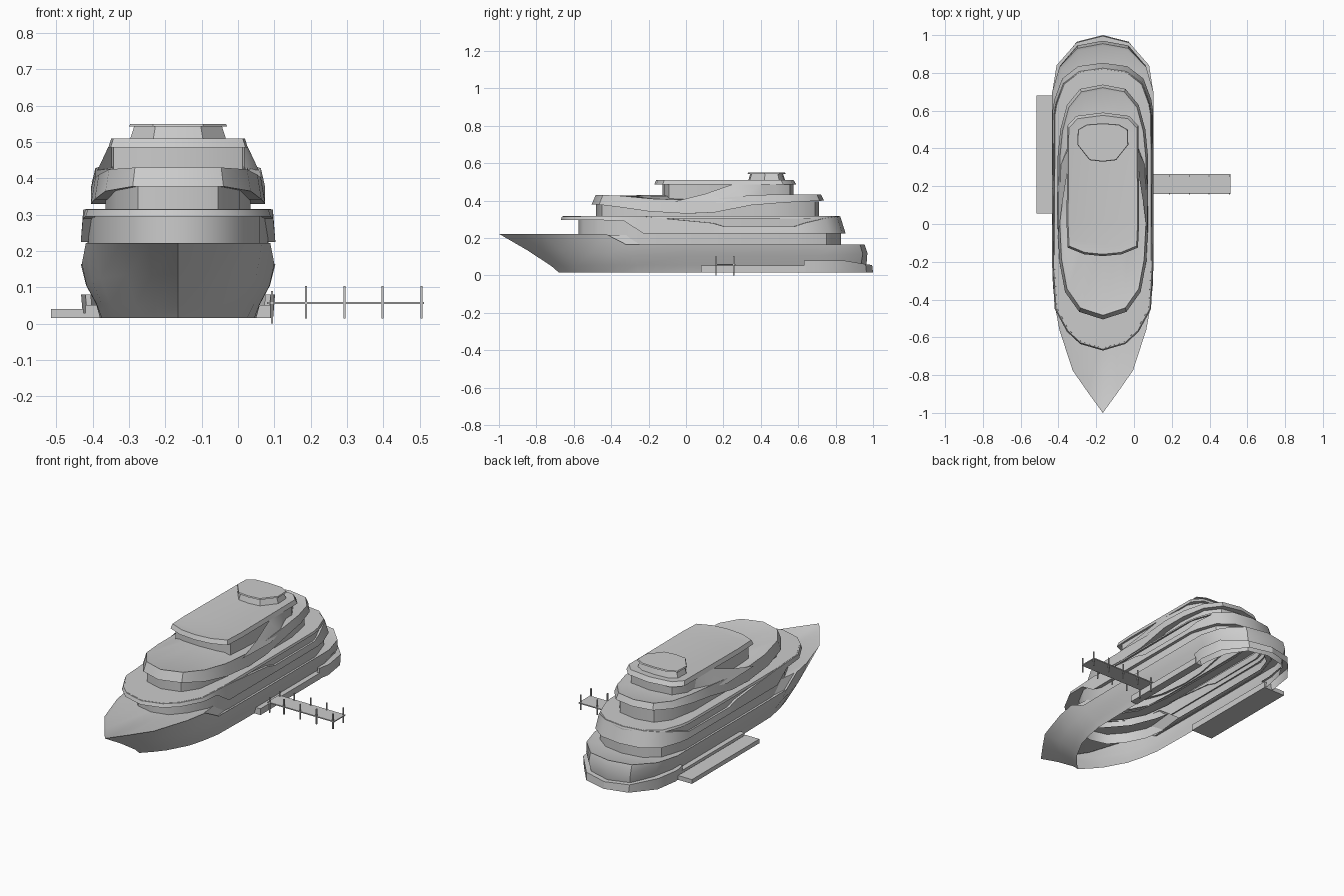
import bpy, bmesh, math

if "Cube" in bpy.data.objects:
    bpy.data.objects.remove(bpy.data.objects["Cube"])

CX = -0.165  # centre line of the ship


def finish(name, bm):
    bmesh.ops.recalc_face_normals(bm, faces=bm.faces)
    me = bpy.data.meshes.new(name)
    bm.to_mesh(me)
    bm.free()
    ob = bpy.data.objects.new(name, me)
    bpy.context.collection.objects.link(ob)
    bpy.ops.object.select_all(action='DESELECT')
    ob.select_set(True)
    bpy.context.view_layer.objects.active = ob
    bpy.ops.object.shade_smooth_by_angle(angle=math.radians(35))
    return ob


def loft(name, rings, top=False):
    """Join mirrored half outlines (half width, y, z), bow to stern."""
    bm = bmesh.new()
    n = len(rings[0])
    loops = []
    for r in rings:
        half = r + r[-2:0:-1]
        loops.append([bm.verts.new((CX + (w if i < n else -w), y, z))
                      for i, (w, y, z) in enumerate(half)])
    m = len(loops[0])
    for a, b in zip(loops, loops[1:]):
        for i in range(m):
            j = (i + 1) % m
            bm.faces.new((a[i], a[j], b[j], b[i]))
    if top:
        lp = loops[-1]
        for i in range(n - 1):
            q = [lp[i], lp[i + 1], lp[-i - 1], lp[-i % m]]
            bm.faces.new(list(dict.fromkeys(q)))
    return finish(name, bm)


def at(outline, z):
    return [(w, y, z) for w, y in outline]


def fit(ring, wmax, y0, y1, dz=0):
    """Rescale a half outline to a new half width and y range."""
    w_old = max(p[0] for p in ring)
    a, b = ring[0][1], ring[-1][1]
    return [(w * wmax / w_old, y0 + (y - a) * (y1 - y0) / (b - a), z + dz) for w, y, z in ring]


def inset(ring, d, z=None, dz=0):
    """Pull a half outline inwards by roughly d."""
    w = max(p[0] for p in ring)
    r = fit(ring, w - d, ring[0][1] + d, ring[-1][1] - d, dz)
    return r if z is None else [(w, y, z) for w, y, _ in r]


def box(name, x0, x1, y0, y1, z0, z1):
    bm = bmesh.new()
    bmesh.ops.create_cube(bm, size=1)
    for v in bm.verts:
        v.co = ((x0 + x1) / 2 + v.co.x * (x1 - x0), (y0 + y1) / 2 + v.co.y * (y1 - y0),
                (z0 + z1) / 2 + v.co.z * (z1 - z0))
    return finish(name, bm)


# hull, open underneath; the side deck is a ring around the deck house
keel = at([(0, -.68), (.05, -.63), (.10, -.57), (.165, -.45), (.19, -.36), (.21, -.25),
           (.215, 0), (.215, .7), (.19, .83), (.12, .93), (0, .96)], .015)
bilge = [(0, -.72, .05), (.06, -.66, .05), (.118, -.59, .05), (.187, -.46, .055), (.21, -.37, .055),
         (.225, -.26, .055), (.226, 0, .055), (.226, .7, .055), (.2, .83, .055), (.125, .935, .055), (0, .965, .055)]
flare = [(0, -.85, .135), (.072, -.765, .135), (.14, -.67, .135), (.215, -.5, .125), (.238, -.4, .12),
         (.252, -.29, .105), (.253, 0, .105), (.253, .7, .105), (.225, .84, .11), (.135, .945, .115), (0, .97, .12)]
rail = [(0, -1, .222), (.08, -.89, .222), (.16, -.775, .222), (.23, -.56, .222), (.254, -.43, .222),
        (.265, -.32, .165), (.268, 0, .165), (.268, .7, .165), (.23, .83, .165), (.135, .93, .165), (0, .955, .165)]
deck = inset(rail, .014, dz=-.006)
loft("hull", [keel, bilge, flare, rail, deck, fit(deck, .225, -.54, .80)])

# stern platform wrapped around the hull, and the side ledges
stern = [(.24, .63, .08), (.255, .63, .08), (.267, .7, .08), (.245, .84, .08), (.14, .96, .06), (0, .995, .055)]
inner = [(.23, .63), (.225, .64), (.225, .7), (.205, .83), (.125, .93), (0, .96)]
for side, s in (("starboard", 1), ("port", -1)):
    bm = bmesh.new()
    rows = [[(w * .98, y + (.005 if y > .9 else 0), .015) for w, y, z in stern], stern,
            [(w, y, p[2]) for (w, y), p in zip(inner, stern)]]
    vs = [[bm.verts.new((CX + s * w, y, z)) for w, y, z in r] for r in rows]
    for a, b in zip(vs, vs[1:]):
        for i in range(len(a) - 1):
            bm.faces.new((a[i], a[i + 1], b[i + 1], b[i]))
    finish(side + "_stern_platform", bm)
box("starboard_ledge", .045, .09, .08, .64, .015, .052)
box("port_ledge", -.42, -.375, .055, .68, .015, .052)
box("port_float", -.515, -.42, .055, .68, .015, .03)
box("port_float_top", -.515, -.425, .055, .68, .03, .04)

# main deck: wall, bulwark with a dipped side opening, roof ring
wall1 = [(0, -.575), (.1, -.55), (.17, -.47), (.225, -.36), (.247, -.2), (.249, .6),
         (.2, .75), (.12, .81), (0, .83)]
loft("main_deck_wall", [at(wall1, .155), at(wall1, .305)])
bulwark = [(0, -.67, .295), (.12, -.635, .295), (.19, -.57, .295), (.255, -.45, .295), (.262, -.33, .29),
           (.268, -.23, .225), (.268, .15, .225), (.268, .22, .225), (.266, .6, .225), (.256, .66, .225),
           (.215, .77, .225), (.13, .835, .225), (0, .853, .225)]
tops = [.315] * 6 + [.28, .26, .26, .28, .305, .315, .315]
side_top = [(w, y, z) for (w, y, _), z in zip(fit(bulwark, .261, -.663, .825), tops)]
loft("main_deck_bulwark", [fit(bulwark, .24, -.56, .815), bulwark, side_top, fit(side_top, .243, -.63, .81)])
roof1 = fit(bulwark, .259, -.661, .824)
loft("main_deck_roof", [inset(roof1, 0, .303), inset(roof1, .004, .316),
                        [(w, y, .316) for w, y, z in fit(roof1, .19, -.45, .68)]])

# upper deck: wall and curved sweeping band
wall2 = [(0, -.48), (.11, -.45), (.17, -.36), (.2, -.15), (.2, .45), (.17, .61), (.11, .69), (0, .71)]
loft("upper_deck_wall", [at(wall2, .31), at(wall2, .395)])
band_low = [(0, -.505, .378), (.125, -.465, .378), (.2, -.36, .365), (.23, -.2, .342), (.24, 0, .33),
            (.24, .15, .336), (.24, .35, .375), (.225, .5, .387), (.19, .63, .395), (.12, .715, .398), (0, .738, .4)]
band_z = [.43, .43, .425, .41, .402, .41, .428, .433, .433, .433, .433]
band_top = [(w, y, z) for (w, y, _), z in zip(fit(band_low, .228, -.483, .722), band_z)]
loft("upper_deck_band", [fit(band_low, .192, -.46, .69), band_low, band_top,
                         inset(band_top, .012, dz=-.004), fit(band_top, .165, -.1, .55)])

# top deck: wall, roof, sloping side fins
wall3 = [(0, -.125), (.1, -.118), (.178, -.09), (.18, .48), (.133, .555), (0, .575)]
loft("top_deck_wall", [at(wall3, .39), at(wall3, .49)])
roof3 = at([(0, -.17), (.1, -.16), (.186, -.125), (.192, 0), (.188, .52), (.14, .572), (0, .59)], .485)
top3 = [(w, y, .51) for w, y, z in fit(roof3, .184, -.16, .575)]
loft("top_deck_roof", [fit(roof3, .17, -.11, .56), roof3, top3,
                       [(w, y, .507) for w, y, z in fit(roof3, .172, -.125, .535)]], top=True)
for side, s in (("starboard", 1), ("port", -1)):
    bm = bmesh.new()
    pts = [(.236, -.06, .395), (.216, .1, .435), (.192, .25, .487), (.182, .40, .487),
           (.182, .42, .42), (.228, .3, .41), (.239, .2, .39)]
    v = [bm.verts.new((CX + s * x, y, z)) for x, y, z in pts]
    for f in ((0, 1, 6), (1, 5, 6), (1, 2, 5), (2, 3, 5), (3, 4, 5)):
        bm.faces.new([v[i] for i in f])
    finish(side + "_fin", bm)

# roof cupola
cap = at([(0, .33), (.07, .338), (.135, .42), (.132, .5), (.085, .527), (0, .533)], .543)
loft("cupola_body", [inset(cap, .002, .505), inset(cap, .014, .543)])
loft("cupola_cap", [inset(cap, .014), cap, inset(cap, .003, .55)], top=True)

# jetty with posts
box("jetty_deck", .08, .512, .16, .265, .054, .06)
for i, x in enumerate((.094, .187, .293, .398, .505)):
    z0, z1 = (0, .09) if i == 0 else (.014, .104)
    for j, y in enumerate((.16, .255)):
        box(f"jetty_post_{i}_{j}", x - .003, x + .003, y - .003, y + .003, z0, z1)
